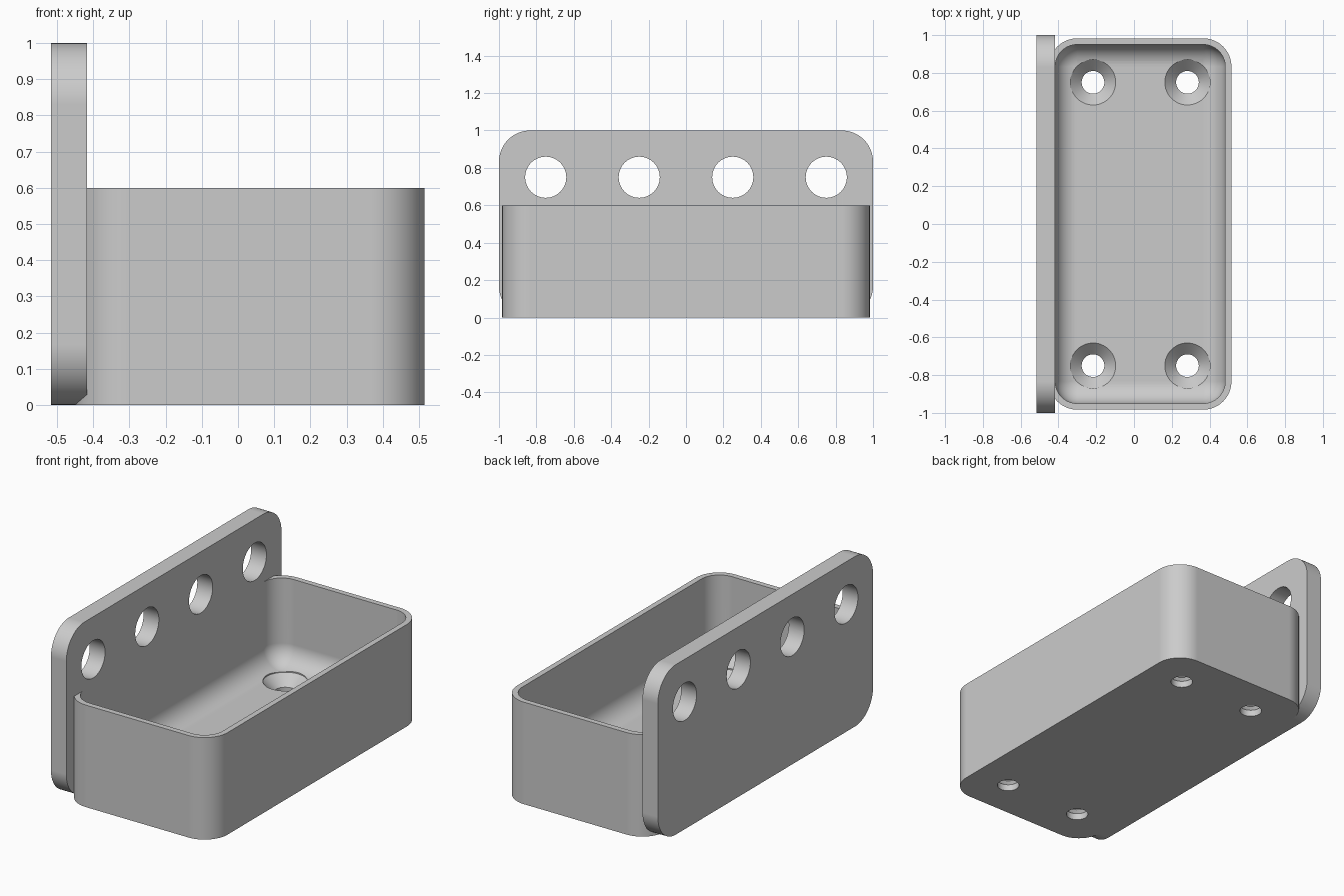
import bpy, bmesh, math
from mathutils import Matrix

if "Cube" in bpy.data.objects:
    bpy.data.objects.remove(bpy.data.objects["Cube"])

# Overall dimensions
PLATE_BACK, PLATE_FRONT = -0.517, -0.417
WALL, FLOOR, HEIGHT = 0.033, 0.1, 0.6
CORNER, FILLET = 0.15, 0.117

grey = bpy.data.materials.new("plain grey")
grey.use_nodes = True
GREY = (0.6, 0.6, 0.6, 1)
grey.diffuse_color = GREY
grey.node_tree.nodes["Principled BSDF"].inputs["Base Color"].default_value = GREY


def rounded_rect(x0, x1, y0, y1, r, steps=16):
    """Outline of a rectangle with round corners, counter-clockwise."""
    corners = [(x1 - r, y1 - r), (x0 + r, y1 - r), (x0 + r, y0 + r), (x1 - r, y0 + r)]
    return [(cx + r * math.cos(a), cy + r * math.sin(a))
            for q, (cx, cy) in enumerate(corners)
            for a in [(q + i / steps) * math.pi / 2 for i in range(steps + 1)]]


def circle(x, y, r, steps=48):
    return [(x + r * math.cos(i * math.tau / steps), y + r * math.sin(i * math.tau / steps))
            for i in range(steps)]


def loft(name, layers, matrix=Matrix()):
    """Closed solid through a stack of (outline, height) layers."""
    bm = bmesh.new()
    rings = [[bm.verts.new((x, y, z)) for x, y in outline] for outline, z in layers]
    for low, high in zip(rings, rings[1:]):
        n = len(low)
        for i in range(n):
            j = (i + 1) % n
            bm.faces.new((low[i], low[j], high[j], high[i]))
    bm.faces.new(rings[0][::-1])
    bm.faces.new(rings[-1])
    bm.transform(matrix)
    bmesh.ops.recalc_face_normals(bm, faces=bm.faces)
    mesh = bpy.data.meshes.new(name)
    bm.to_mesh(mesh)
    bm.free()
    mesh.materials.append(grey)
    obj = bpy.data.objects.new(name, mesh)
    bpy.context.collection.objects.link(obj)
    return obj


def combine(target, tool, operation):
    """Apply a boolean and remove the tool."""
    mod = target.modifiers.new("cut", 'BOOLEAN')
    mod.operation, mod.object, mod.solver = operation, tool, 'EXACT'
    bpy.context.view_layer.objects.active = target
    bpy.ops.object.modifier_apply(modifier=mod.name)
    bpy.data.objects.remove(tool)


# Tray body, its back wall sunk into the plate
outer = rounded_rect(PLATE_FRONT - WALL, 0.516, -0.983, 0.983, CORNER)
tray = loft("mounting_tray", [(outer, 0), (outer, HEIGHT)])

# Upright back plate, profile drawn in y-z and pushed along x
profile = rounded_rect(-1, 1, 0, 1, 0.167)
to_side = Matrix(((0, 0, 1, 0), (1, 0, 0, 0), (0, 1, 0, 0), (0, 0, 0, 1)))
plate = loft("back_plate", [(profile, PLATE_BACK), (profile, PLATE_FRONT)], to_side)
combine(tray, plate, 'UNION')

# Cavity with a rounded floor edge
layers = []
for i in range(13):
    a = i / 12 * math.pi / 2
    inset = (FILLET - 0.001) * (1 - math.sin(a))
    outline = rounded_rect(PLATE_FRONT - 0.0003 + inset, 0.483 - inset,
                           -0.95 + inset, 0.95 - inset, FILLET - inset)
    layers.append((outline, FLOOR + FILLET * (1 - math.cos(a))))
layers.append((layers[-1][0], HEIGHT + 0.1))
combine(tray, loft("cavity", layers), 'DIFFERENCE')

# Countersunk screw holes in the floor
for x in (-0.217, 0.283):
    for y in (-0.75, 0.75):
        small, wide = circle(x, y, 0.06), circle(x, y, 0.12)
        screw = loft("screw", [(small, -0.1), (small, 0.038), (wide, FLOOR - 0.002), (wide, 0.3)])
        combine(tray, screw, 'DIFFERENCE')

# Row of round holes through the plate
for y in (-0.75, -0.25, 0.25, 0.75):
    hole = circle(y, 0.75, 0.11)
    combine(tray, loft("hole", [(hole, -0.7), (hole, -0.3)], to_side), 'DIFFERENCE')

# Smooth rounds, flat faces and crisp edges
bpy.ops.object.select_all(action='DESELECT')
tray.select_set(True)
bpy.context.view_layer.objects.active = tray
bpy.ops.object.shade_smooth_by_angle(angle=math.radians(30))
weighted = tray.modifiers.new("even shading", 'WEIGHTED_NORMAL')
weighted.keep_sharp = True
